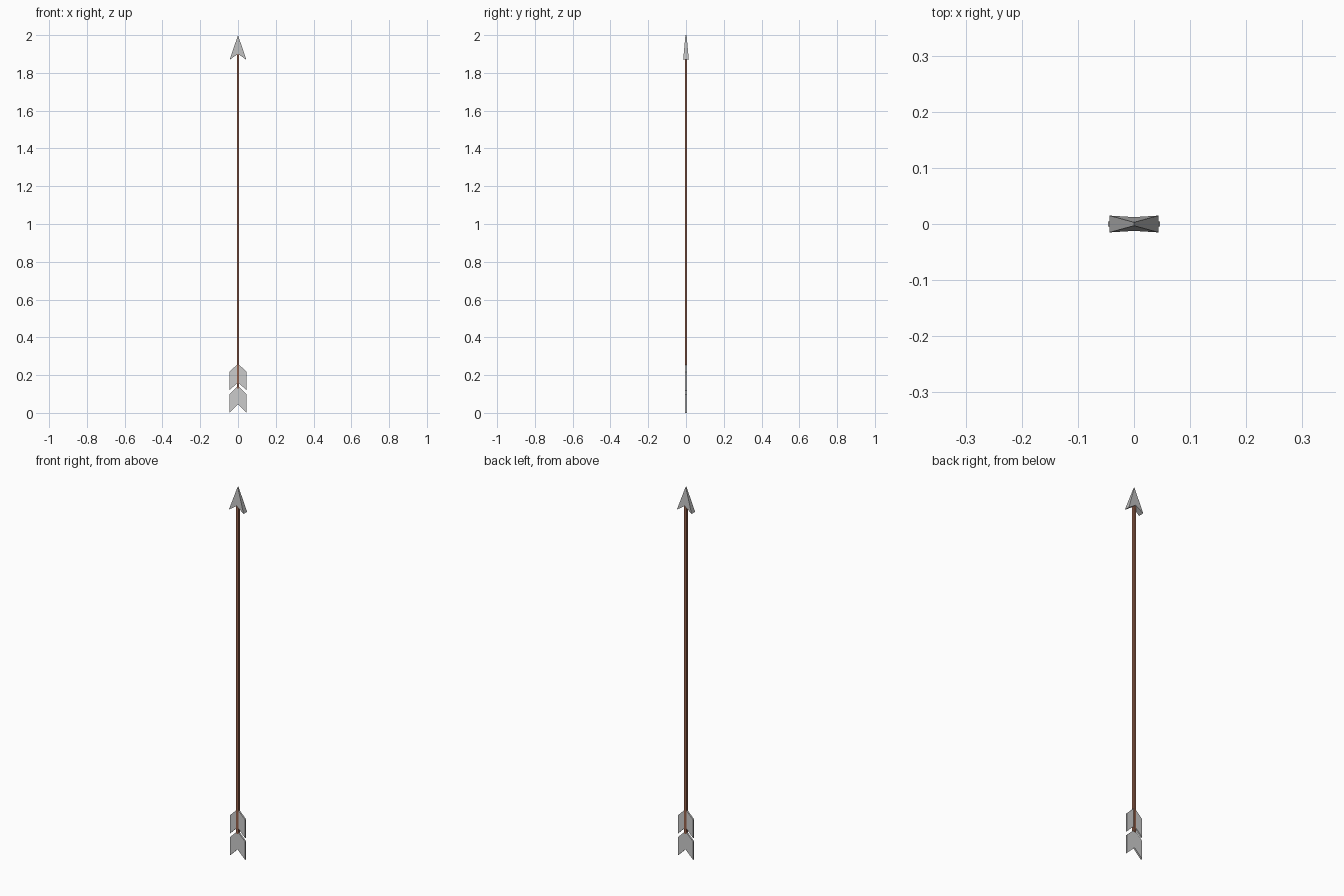
import bpy

if "Cube" in bpy.data.objects:
    bpy.data.objects.remove(bpy.data.objects["Cube"])


def material(name, colour):
    mat = bpy.data.materials.new(name)
    mat.diffuse_color = (*colour, 1)
    mat.use_nodes = True
    mat.node_tree.nodes["Principled BSDF"].inputs["Base Color"].default_value = mat.diffuse_color
    return mat


def slab(name, outline, half_depth, mat=None):
    """Extrude an (x, z) outline along y; half_depth(z) gives the half thickness."""
    n = len(outline)
    verts = [(x, s * half_depth(z), z) for s in (-1, 1) for x, z in outline]
    faces = [tuple(range(n)), tuple(range(2 * n - 1, n - 1, -1))]
    faces += [(i, i + n, (i + 1) % n + n, (i + 1) % n) for i in range(n)]
    mesh = bpy.data.meshes.new(name)
    mesh.from_pydata(verts, [], faces)
    obj = bpy.data.objects.new(name, mesh)
    bpy.context.collection.objects.link(obj)
    if mat:
        mesh.materials.append(mat)
    return obj


wood = material("wood", (0.30, 0.12, 0.07))
steel = material("steel", (0.5, 0.5, 0.5))

# Square wooden shaft
r = 0.0065
slab("shaft", [(-r, 0.13), (r, 0.13), (r, 1.91), (-r, 1.91)], lambda z: r, wood)

# Barbed head, thinning towards the tip
slab("arrowhead", [(0, 2.0), (-0.044, 1.87), (0, 1.90), (0.044, 1.87)],
     lambda z: 0.003 + (2.0 - z) / 0.13 * 0.012, steel)

# Two chevron fletchings, one above the other
for name, z in (("lower_fletching", 0.0), ("upper_fletching", 0.118)):
    w = 0.046
    slab(name, [(0, z + 0.143), (-w, z + 0.098), (-w, z), (0, z + 0.045),
                (w, z), (w, z + 0.098)], lambda z: 0.0045)
